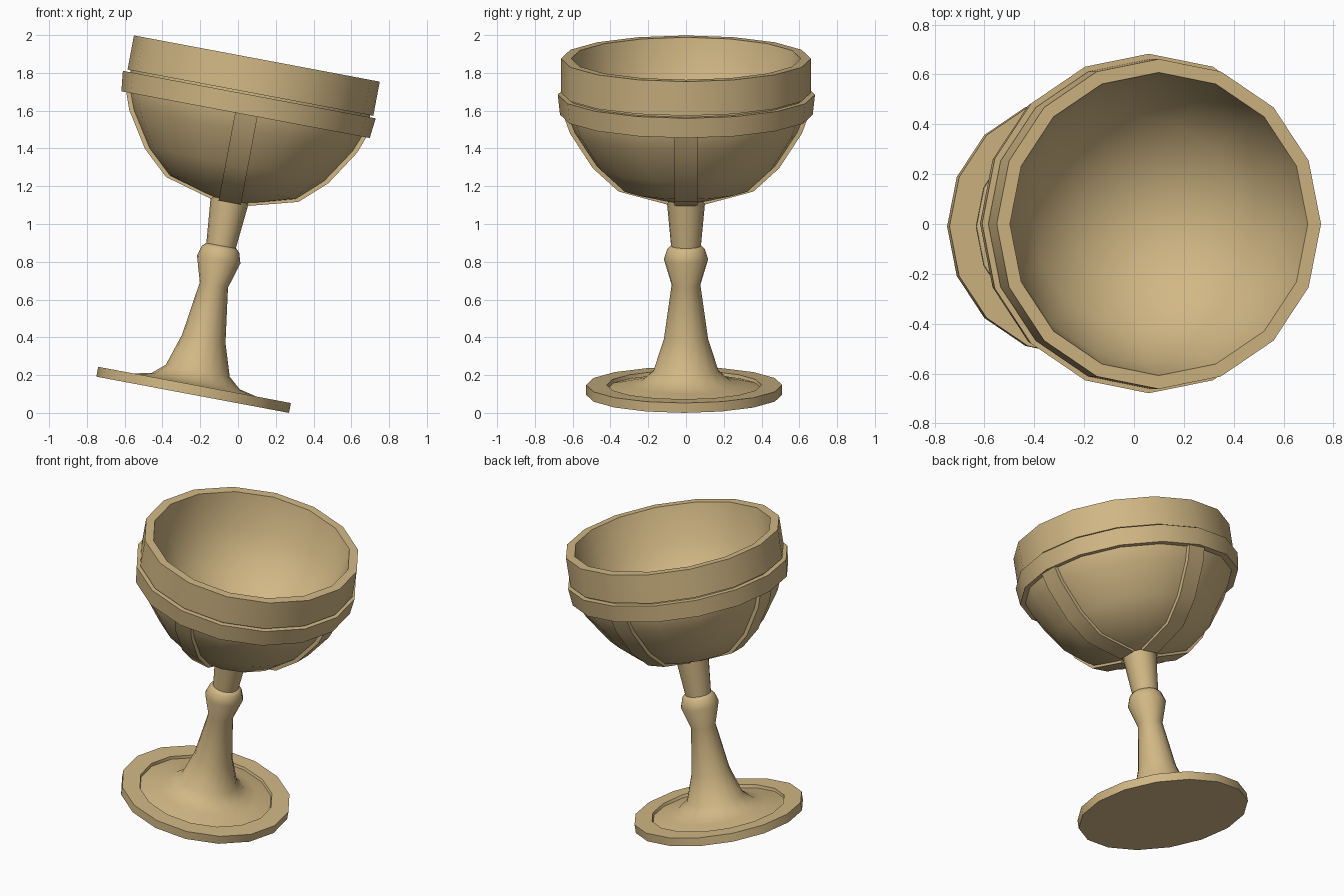
import bpy, math
from mathutils import Matrix, Vector

if "Cube" in bpy.data.objects:
    bpy.data.objects.remove(bpy.data.objects["Cube"])

SIDES = 16
# whole cup leans to the right around the y axis
TILT = Matrix.Translation((-0.24, 0, 0.096)) @ Matrix.Rotation(math.radians(10.65), 4, 'Y')

tan = bpy.data.materials.new("tan_clay")
tan.diffuse_color = (0.64, 0.475, 0.232, 1)
tan.use_nodes = True
tan.node_tree.nodes["Principled BSDF"].inputs["Base Color"].default_value = tan.diffuse_color


def make(name, verts, faces, angle=35):
    me = bpy.data.meshes.new(name)
    me.from_pydata([TILT @ Vector(v) for v in verts], [], faces)
    me.materials.append(tan)
    ob = bpy.data.objects.new(name, me)
    bpy.context.collection.objects.link(ob)
    bpy.ops.object.select_all(action='DESELECT')
    ob.select_set(True)
    bpy.context.view_layer.objects.active = ob
    bpy.ops.object.mode_set(mode='EDIT')
    bpy.ops.mesh.select_all(action='SELECT')
    bpy.ops.mesh.normals_make_consistent(inside=False)
    bpy.ops.object.mode_set(mode='OBJECT')
    bpy.ops.object.shade_smooth_by_angle(angle=math.radians(angle))
    return ob


def lathe(name, profile, offset=(0, 0), closed=False, angle=35):
    """Spin (radius, height) points around the cup axis; radius 0 makes a pole."""
    verts, rings, faces = [], [], []
    for r, h in profile:
        start = len(verts)
        n = SIDES if r > 0 else 1
        for i in range(n):
            a = 2 * math.pi * i / SIDES
            verts.append((offset[0] + r * math.cos(a), offset[1] + r * math.sin(a), h))
        rings.append([start + i % n for i in range(SIDES)])
    pairs = list(zip(rings, rings[1:]))
    if closed:
        pairs.append((rings[-1], rings[0]))
    for a, b in pairs:
        for i in range(SIDES):
            j = (i + 1) % SIDES
            quad = [a[i], a[j], b[j], b[i]]
            faces.append(list(dict.fromkeys(quad)))
    return make(name, verts, faces, angle)


# foot disc with a shallow recess
lathe("foot_disc", [(0, 0), (0.519, 0), (0.519, 0.053), (0.410, 0.053),
                    (0.405, 0.034), (0, 0.034)], (0, -0.01))

# flared stem with its knob
lathe("stem", [(0, 0.02), (0.405, 0.035), (0.30, 0.060), (0.237, 0.074), (0.172, 0.13),
               (0.117, 0.302), (0.076, 0.592), (0.117, 0.73), (0.10, 0.785),
               (0.082, 0.803), (0, 0.803)], (0.003, 0), angle=50)

# neck between knob and bowl
lathe("neck", [(0, 0.79), (0.078, 0.79), (0.103, 1.06), (0, 1.06)], (0.002, 0))

# hollow bowl: outside, upright rim, flat lip, round inside
lathe("bowl", [(0, 1.035), (0.09, 1.046), (0.35, 1.119), (0.482, 1.241), (0.60, 1.423),
               (0.645, 1.54), (0.645, 1.628), (0.662, 1.628), (0.662, 1.812),
               (0.608, 1.812), (0.562, 1.579), (0.43, 1.381), (0.233, 1.25), (0, 1.2)],
      (0.005, 0), angle=40)

# band around the bowl
lathe("band", [(0.63, 1.509), (0.669, 1.509), (0.681, 1.617), (0.63, 1.617)],
      (0.001, 0.002), closed=True)

# four flat ribs under the bowl
OUTER = [(0.10, 1.037), (0.357, 1.107), (0.494, 1.233), (0.614, 1.42), (0.652, 1.525)]
INNER = [(0.08, 1.065), (0.325, 1.14), (0.455, 1.26), (0.57, 1.435), (0.62, 1.525)]
for k, side in enumerate(("right", "back", "left", "front")):
    rot = Matrix.Rotation(k * math.pi / 2, 4, 'Z')
    verts, faces = [], []
    for (ro, ho), (ri, hi) in zip(OUTER, INNER):
        for r, y, h in ((ro, -0.06, ho), (ro, 0.06, ho), (ri, 0.06, hi), (ri, -0.06, hi)):
            verts.append(rot @ Vector((r, y, h)) + Vector((0.005, 0, 0)))
    for s in range(len(OUTER) - 1):
        for i in range(4):
            j = (i + 1) % 4
            faces.append((s * 4 + i, s * 4 + j, s * 4 + 4 + j, s * 4 + 4 + i))
    faces += [(3, 2, 1, 0), tuple(range(len(verts) - 4, len(verts)))]
    make("rib_" + side, verts, faces)
